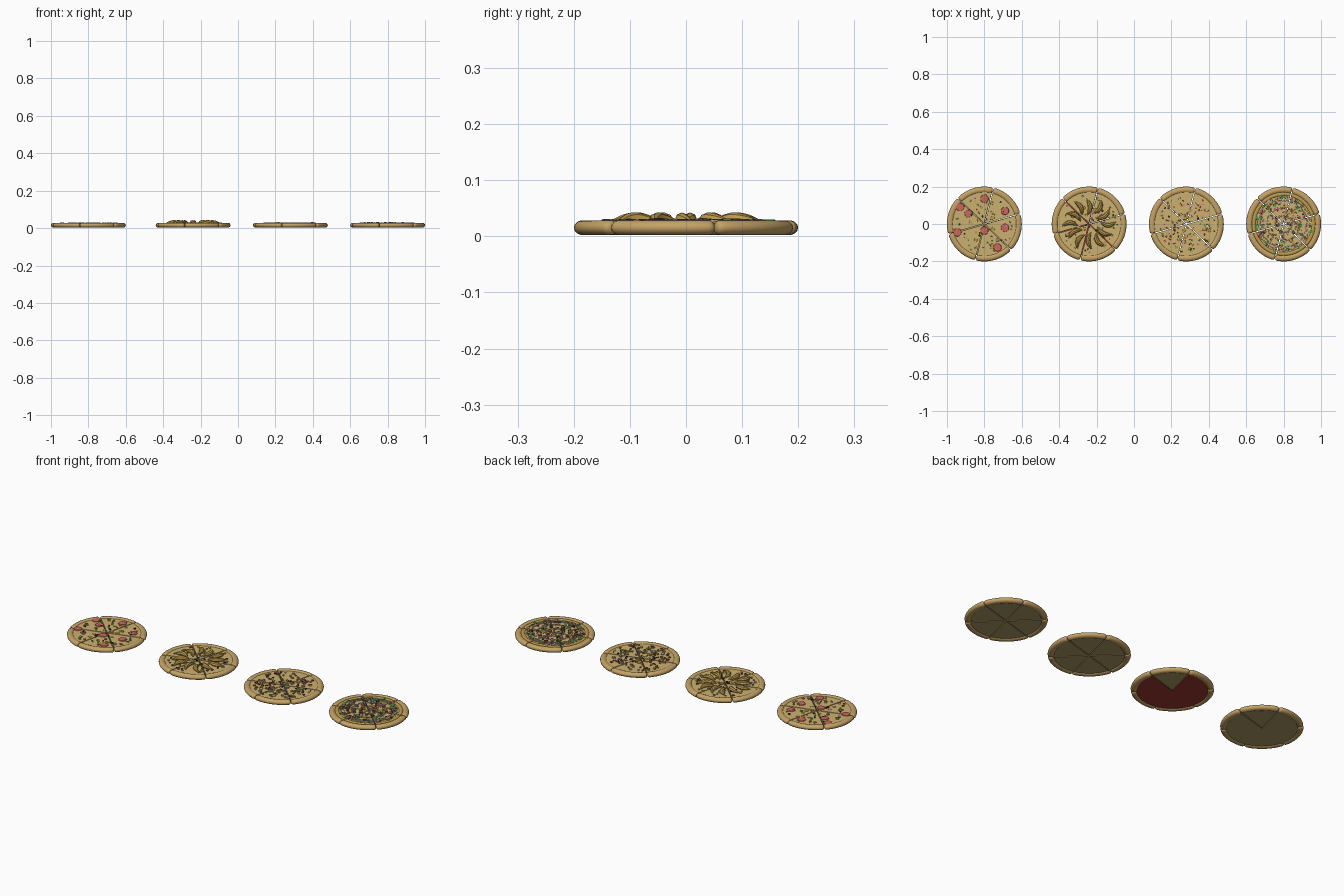
import bpy, bmesh, random
from math import sin, cos, pi, radians, tau
from mathutils import Vector, Matrix

if "Cube" in bpy.data.objects:
    bpy.data.objects.remove(bpy.data.objects["Cube"])

random.seed(4)
CENTRES = [-0.80, -0.24, 0.28, 0.80]
START, STEP = 16, 60          # cut angles in degrees
TOP = 0.024                   # cheese surface height
COL = {
    "dough": (0.55, 0.36, 0.13), "cheese": (0.60, 0.44, 0.16), "under": (0.40, 0.31, 0.13),
    "sauce": (0.33, 0.04, 0.03), "pepperoni": (0.62, 0.13, 0.11), "red": (0.55, 0.04, 0.05),
    "green": (0.06, 0.30, 0.06), "olive": (0.04, 0.035, 0.02), "pink": (0.65, 0.30, 0.28),
    "brown": (0.25, 0.11, 0.04), "white": (0.80, 0.78, 0.70), "lime": (0.34, 0.42, 0.10),
    "golden": (0.52, 0.33, 0.07),
}
MATS = {}
for key, c in COL.items():
    MATS[key] = bpy.data.materials.new(key)
    MATS[key].diffuse_color = (*c, 1)


def finish(bm, name, mat, x, angle=40):
    bmesh.ops.recalc_face_normals(bm, faces=bm.faces)
    me = bpy.data.meshes.new(name)
    bm.to_mesh(me)
    bm.free()
    ob = bpy.data.objects.new(name, me)
    bpy.context.collection.objects.link(ob)
    ob.location.x = x
    me.materials.append(MATS[mat])
    bpy.ops.object.select_all(action='DESELECT')
    ob.select_set(True)
    bpy.context.view_layer.objects.active = ob
    bpy.ops.object.shade_smooth_by_angle(angle=radians(angle))
    return ob


def polar(r, a, z=0.0):
    return Vector((r * cos(a), r * sin(a), z))


def sweep(bm, pts, radii, sides=12):
    """Tube along pts with an elliptical (width, height) section per point."""
    rings = []
    for i, p in enumerate(pts):
        t = pts[min(i + 1, len(pts) - 1)] - pts[max(i - 1, 0)]
        side = Vector((t.y, -t.x, 0)).normalized()
        w, h = radii[i]
        rings.append([bm.verts.new(p + side * w * cos(k * tau / sides)
                                   + Vector((0, 0, h * sin(k * tau / sides)))) for k in range(sides)])
    for a, b in zip(rings, rings[1:]):
        for k in range(sides):
            bm.faces.new((a[k], a[(k + 1) % sides], b[(k + 1) % sides], b[k]))
    bm.faces.new(rings[0])
    bm.faces.new(rings[-1])


def sector(bm, r, a0, a1, z0, z1, gap, n=14):
    """Flat wedge between two cut angles, pulled back from the cuts by gap."""
    off = polar(gap / sin((a1 - a0) / 2), (a0 + a1) / 2) if a1 - a0 < pi else Vector()
    d = gap / r
    loop = [off] + [polar(r, a0 + d + (a1 - a0 - 2 * d) * i / n) for i in range(n + 1)]
    lo = [bm.verts.new(v + Vector((0, 0, z0))) for v in loop]
    hi = [bm.verts.new(v + Vector((0, 0, z1))) for v in loop]
    bm.faces.new(lo)
    bm.faces.new(hi)
    for i in range(len(lo)):
        j = (i + 1) % len(lo)
        bm.faces.new((lo[i], lo[j], hi[j], hi[i]))


def slice_angles(k):
    return radians(START + k * STEP), radians(START + (k + 1) * STEP)


def crust_arc(bm, r, z, w, h, a0, a1, gap):
    """Rounded-end crust roll."""
    d, cap = gap / r, 0.012 / r
    ts = [(0, .3), (.15, .7), (.5, .93), (1, 1)]
    aa = [(a0 + d + cap * t, s) for t, s in ts]
    aa += [(a0 + d + cap + (a1 - a0 - 2 * d - 2 * cap) * i / 12, 1) for i in range(1, 12)]
    aa += [(a1 - d - cap * t, s) for t, s in reversed(ts)]
    sweep(bm, [polar(r, a, z) for a, s in aa], [(w * s, h * s) for a, s in aa], 14)


def scatter(name, mat, x, count, size, rmax=0.155, flat=0.6, rmin=0.015):
    """Small diced topping pieces spread evenly over the pizza."""
    bm = bmesh.new()
    for i in range(count):
        r = (rmin ** 2 + (rmax ** 2 - rmin ** 2) * random.random()) ** 0.5
        s = size * random.uniform(0.75, 1.25)
        m = (Matrix.Translation(polar(r, random.uniform(0, tau), TOP + s * flat * 0.25))
             @ Matrix.Rotation(random.uniform(0, tau), 4, 'Z')
             @ Matrix.Rotation(random.uniform(-.3, .3), 4, 'X')
             @ Matrix.Diagonal((s, s * random.uniform(.5, .9), s * flat, 1)))
        bmesh.ops.create_cube(bm, size=1, matrix=m)
    finish(bm, name, mat, x)


def discs(name, mat, x, places, r, h):
    bm = bmesh.new()
    for px, py in places:
        bmesh.ops.create_cone(bm, cap_ends=True, segments=20, radius1=r, radius2=r * 0.93, depth=h,
                              matrix=Matrix.Translation((px, py, TOP + h * 0.3)))
    finish(bm, name, mat, x)


# Slices: base, cheese and crust of every pizza
for p, x in enumerate(CENTRES):
    base, cheese, crust = bmesh.new(), bmesh.new(), bmesh.new()
    for k in range(6):
        a0, a1 = slice_angles(k)
        sector(base, 0.180, a0, a1, 0.008, 0.019, 0.0022)
        sector(cheese, 0.174, a0, a1, 0.019, TOP, 0.0026)
        crust_arc(crust, 0.183, 0.0155, 0.017, 0.0135, a0, a1, 0.001)
    finish(base, f"pizza_{p+1}_base", "under", x)
    finish(cheese, f"pizza_{p+1}_cheese", "cheese", x)
    finish(crust, f"pizza_{p+1}_crust", "dough", x, 60)
    # slightly darker melted cheese patches
    discs(f"pizza_{p+1}_cheese_patches", "golden", x,
          [polar(random.uniform(.03, .14), random.uniform(0, tau)).xy for i in range(14)], 0.009, 0.002)

# Continuous underside on the first two pizzas, leaving one slice free
for p, mat in ((0, "under"), (1, "sauce")):
    bm = bmesh.new()
    sector(bm, 0.172, radians(START + STEP), radians(START + 360), 0.0065, 0.009, 0.002, 50)
    finish(bm, f"pizza_{p+1}_underside", mat, CENTRES[p])

# Pizza 1: pepperoni with a few diced vegetables
x = CENTRES[0]
discs("pepperoni", "pepperoni", x,
      [(0, .135), (-.13, .09), (-.085, .055), (.11, .07), (.11, -.02), (0, -.035), (-.145, -.045), (.07, -.125)],
      0.022, 0.004)
scatter("pepper_dice_1", "lime", x, 30, 0.011)
scatter("olive_dice_1", "olive", x, 16, 0.009)
scatter("ham_dice_1", "pink", x, 12, 0.011)

# Pizza 2: curved potato wedges, two per slice
x = CENTRES[1]
bm = bmesh.new()
for k in range(6):
    a0, a1 = slice_angles(k)
    for f, bend in ((0.27, -1), (0.75, -1)):
        a = a0 + (a1 - a0) * f
        r0, r1 = (0.045, 0.135) if f < .5 else (0.06, 0.145)
        pts, rad = [], []
        for i in range(13):
            t = i / 12
            s = max(sin(pi * t), 0.05) ** 0.7
            side = Vector((-sin(a), cos(a), 0)) * bend * 0.018 * (sin(pi * t) - 0.5)
            pts.append(polar(r0 + (r1 - r0) * t, a, TOP + 0.001 + 0.005 * s) + side)
            rad.append((0.0125 * s, 0.0125 * s))
        sweep(bm, pts, rad, 8)
finish(bm, "potato_wedges", "golden", x, 30)
for nm, mat, n in (("ham_dice_2", "pink", 22), ("pepper_dice_2", "lime", 24),
                   ("olive_dice_2", "olive", 14), ("bacon_bits_2", "brown", 18)):
    scatter(nm, mat, x, n, 0.010)

# Pizza 3: mixed diced toppings
x = CENTRES[2]
for nm, mat, n, s in (("beef_bits", "brown", 40, .011), ("ham_dice_3", "pink", 26, .012),
                      ("olive_dice_3", "olive", 20, .009), ("pepper_dice_3", "lime", 32, .011),
                      ("tomato_dice_3", "red", 16, .010), ("onion_dice", "white", 14, .009)):
    scatter(nm, mat, x, n, s)

# Pizza 4: inner crust roll, sauce rings and many toppings
x = CENTRES[3]
roll, drizzle = bmesh.new(), bmesh.new()
for k in range(6):
    a0, a1 = slice_angles(k)
    crust_arc(roll, 0.160, 0.022, 0.010, 0.006, a0, a1, 0.002)
    for r in (0.141, 0.125, 0.088, 0.045):
        aa = [a0 + .03 + (a1 - a0 - .06) * i / 14 for i in range(15)]
        sweep(drizzle, [polar(r + 0.003 * sin(i * 1.3 + k), a, TOP + 0.003) for i, a in enumerate(aa)],
              [(0.0022, 0.0022)] * 15, 6)
finish(roll, "inner_crust", "golden", x, 60)
finish(drizzle, "sauce_drizzle", "white", x, 60)
for nm, mat, n, s in (("meat_bits", "brown", 48, .013), ("sausage_dice", "pink", 34, .012),
                      ("olive_dice_4", "olive", 22, .010), ("tomato_dice_4", "red", 26, .010)):
    scatter(nm, mat, x, n, s, 0.15)
scatter("herb_leaves", "green", x, 24, 0.017, 0.155, 0.3, 0.09)

for m in bpy.data.materials:
    if m.users and not m.is_grease_pencil:
        m.use_nodes = True
        m.node_tree.nodes["Principled BSDF"].inputs["Base Color"].default_value = m.diffuse_color
